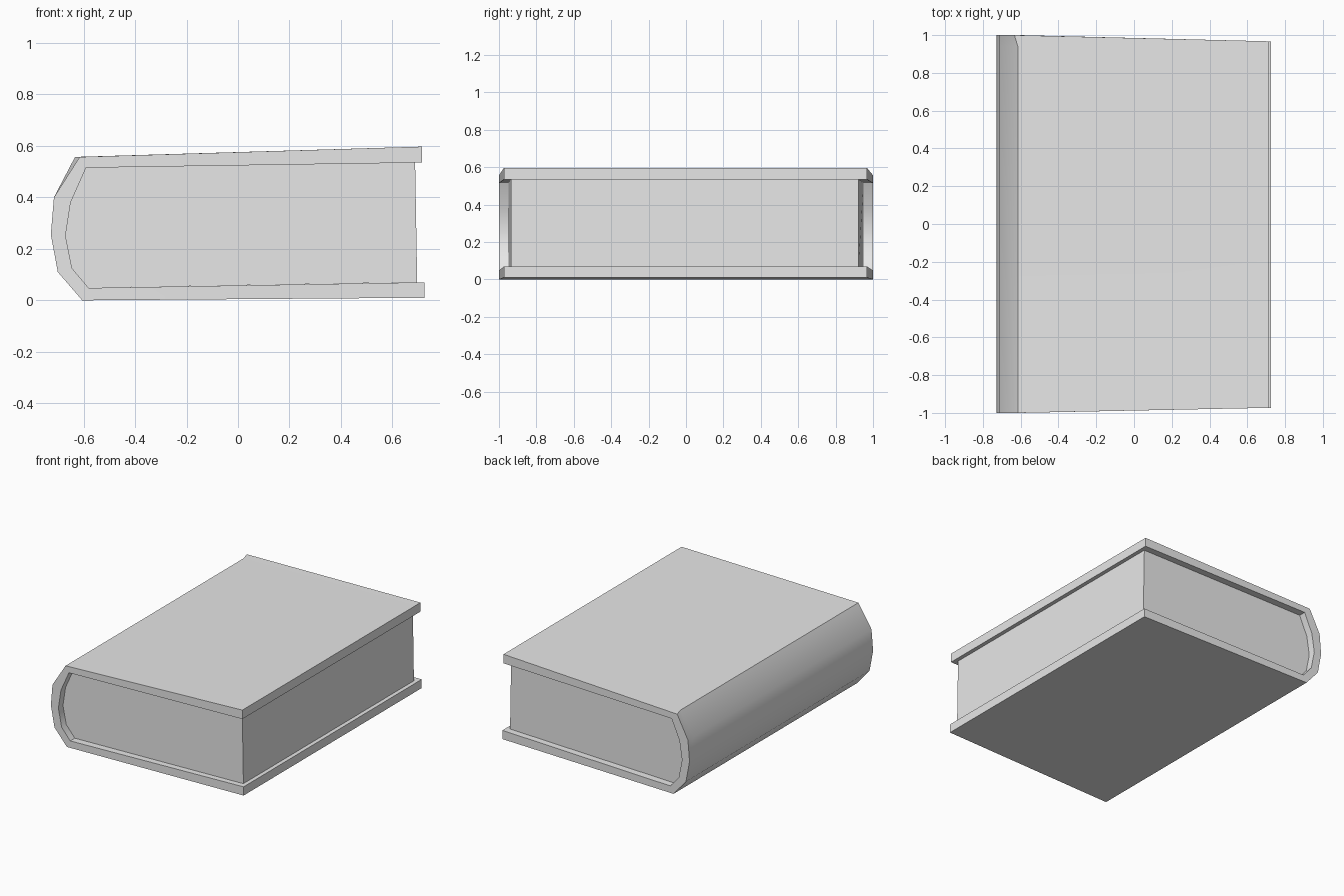
import bpy
import bmesh
import math

cube = bpy.data.objects.get("Cube")
if cube:
    bpy.data.objects.remove(cube, do_unlink=True)

grey = bpy.data.materials.new("plain_grey")
grey.use_nodes = True
grey.diffuse_color = (0.8, 0.8, 0.8, 1)
grey.node_tree.nodes["Principled BSDF"].inputs["Base Color"].default_value = (0.8, 0.8, 0.8, 1)

# Cross-sections (x, z), from top fore edge around the spine to bottom fore edge
outer = [(0.715, 0.597), (-0.615, 0.557), (-0.715, 0.4), (-0.727, 0.255),
         (-0.7, 0.11), (-0.605, 0.0), (0.724, 0.01)]
inner = [(0.715, 0.535), (-0.59, 0.515), (-0.65, 0.38), (-0.67, 0.25),
         (-0.645, 0.125), (-0.58, 0.048), (0.724, 0.07)]
SPINE_X, FORE_X = -0.61, 0.72


def end_y(x, at_spine, at_fore):
    """Book ends are flat and narrow slightly towards the fore edge."""
    t = max(0, (x - SPINE_X) / (FORE_X - SPINE_X))
    return at_spine + (at_fore - at_spine) * t


def ring(bm, profile, front, back, t):
    verts = []
    for x, z in profile:
        y0, y1 = end_y(x, *front), end_y(x, *back)
        verts.append(bm.verts.new((x, y0 + (y1 - y0) * t, z)))
    return verts


def bridge(bm, a, b):
    n = len(a)
    for i in range(n):
        j = (i + 1) % n
        bm.faces.new((a[i], a[j], b[j], b[i]))


def finish(bm, name):
    bmesh.ops.recalc_face_normals(bm, faces=bm.faces[:])
    mesh = bpy.data.meshes.new(name)
    bm.to_mesh(mesh)
    bm.free()
    mesh.materials.append(grey)
    obj = bpy.data.objects.new(name, mesh)
    bpy.context.collection.objects.link(obj)
    bpy.ops.object.select_all(action='DESELECT')
    obj.select_set(True)
    bpy.context.view_layer.objects.active = obj
    bpy.ops.object.shade_smooth_by_angle(angle=math.radians(40))
    return obj


# Cover: both boards and the rounded spine in one shell
bm = bmesh.new()
section = outer + inner[::-1]
rings = [ring(bm, section, (-1, -0.973), (1, 0.967), t) for t in (0, 0.97, 1)]
for a, b in zip(rings, rings[1:]):
    bridge(bm, a, b)
last = len(section) - 1
for end in (rings[0], rings[-1]):
    for i in range(len(outer) - 1):
        bm.faces.new((end[i], end[i + 1], end[last - i - 1], end[last - i]))
# Worn corner at the back of the spine
rings[-1][1].co.x -= 0.018
finish(bm, "cover")

# Page block: fills the shell, set back from its edges
bm = bmesh.new()
section = [(0.688, 0.535)] + inner[1:-1] + [(0.696, 0.07)]
a, b = [ring(bm, section, (-0.95, -0.935), (0.95, 0.922), t) for t in (0, 1)]
bridge(bm, a, b)
bm.faces.new(a)
bm.faces.new(b)
finish(bm, "page_block")
